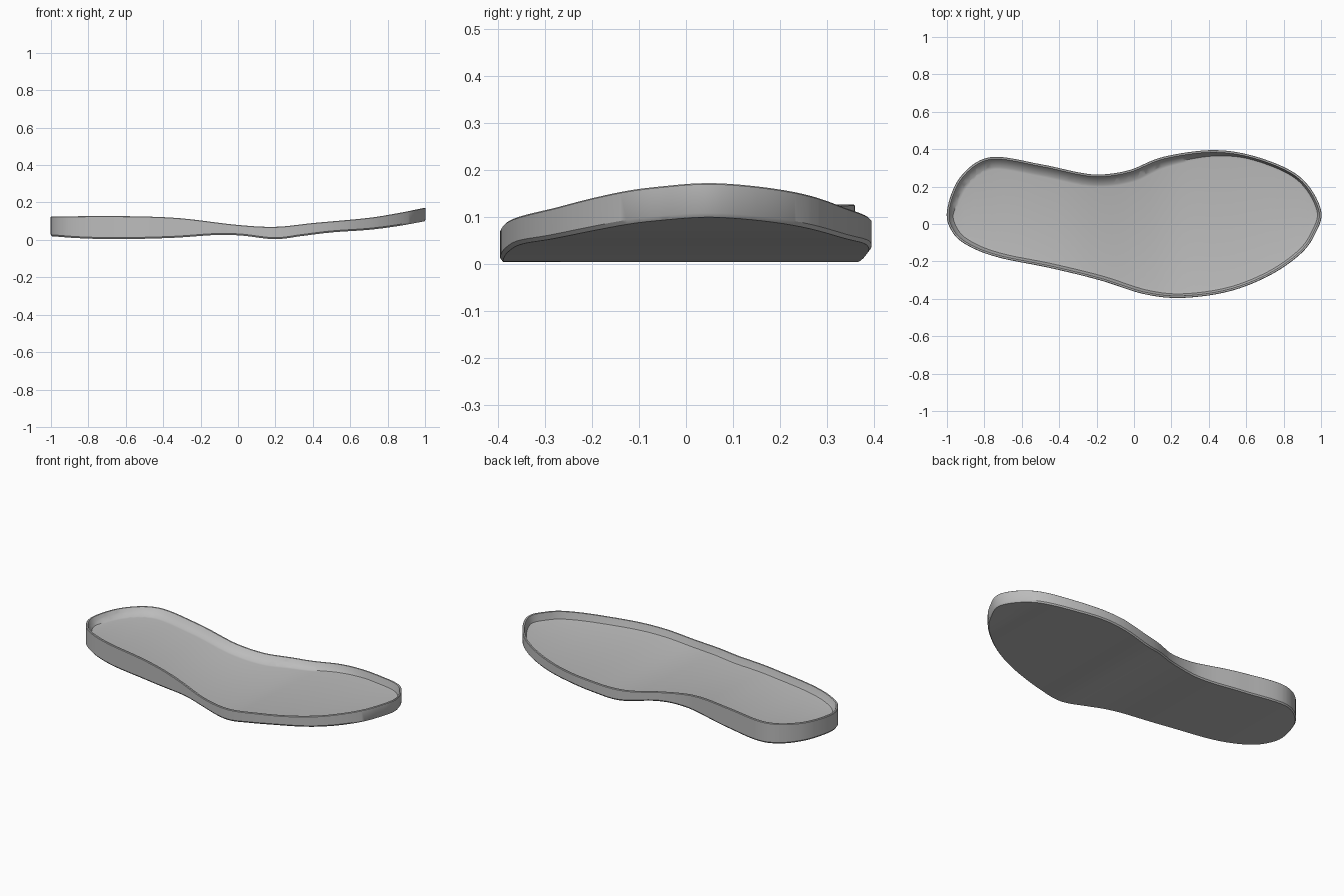
import bpy, bmesh
from mathutils import Vector

cube = bpy.data.objects.get("Cube")
if cube:
    bpy.data.objects.remove(cube)

# Footprint control points, clockwise from the heel
OUTLINE = [(-1, .07), (-.93, .25), (-.77, .357), (-.5, .32), (-.29, .275), (-.17, .265),
           (-.02, .29), (.16, .36), (.43, .395), (.67, .355), (.89, .25), (1, .075),
           (.965, -.06), (.885, -.165), (.725, -.275), (.51, -.36), (.26, -.395),
           (.055, -.375), (-.185, -.3), (-.45, -.235), (-.72, -.18), (-.88, -.12), (-.97, -.045)]
# Side profiles: height along the length
BOTTOM = [(-1, .02), (-.85, .009), (-.65, .004), (-.35, .011), (-.1, .027), (.02, .023),
          (.2, .004), (.35, .022), (.5, .04), (.7, .054), (.85, .073), (1, .1)]
TOP = [(-1, .125), (-.75, .127), (-.5, .125), (-.3, .115), (0, .08), (.2, .07),
       (.4, .09), (.7, .118), (.85, .142), (1, .172)]


def spline(a, b, c, d, t):
    return .5 * (2 * b + (c - a) * t + (2 * a - 5 * b + 4 * c - d) * t * t
                 + (3 * b - a - 3 * c + d) * t ** 3)


def closed_curve(points, steps):
    pts = [Vector(p) for p in points]
    n = len(pts)
    return [spline(pts[i - 1], pts[i], pts[(i + 1) % n], pts[(i + 2) % n], s / steps)
            for i in range(n) for s in range(steps)]


def height(profile, x):
    x = max(-1, min(1, x))
    last = len(profile) - 1
    i = max(k for k in range(last) if profile[k][0] <= x)
    (x0, z0), (x1, z1) = profile[i], profile[i + 1]
    before, after = profile[max(i - 1, 0)], profile[min(i + 2, last)]
    slope0 = (z1 - before[1]) / (x1 - before[0])
    slope1 = (after[1] - z0) / (after[0] - x0)
    w = x1 - x0
    t = (x - x0) / w
    return ((2 * t**3 - 3 * t**2 + 1) * z0 + (t**3 - 2 * t**2 + t) * w * slope0
            + (3 * t**2 - 2 * t**3) * z1 + (t**3 - t**2) * w * slope1)


outline = closed_curve(OUTLINE, 8)
count = len(outline)
normals = []
for i in range(count):
    d = (outline[(i + 1) % count] - outline[i - 1]).normalized()
    normals.append(Vector((-d.y, d.x)))


def wall_width(p, n):
    # The inner wall slopes more along the arch side and around the heel
    taper = max(0, min(1, (.6 - p.x) / .6))
    return .022 + taper * (.032 * max(0, n.y) + .012 * max(0, -n.x))


# Each level: inset from the outline, and height at a given x
LEVELS = [
    (lambda p, n: .006, lambda x: height(BOTTOM, x)),
    (lambda p, n: 0, lambda x: height(BOTTOM, x) + .008),
    (lambda p, n: 0, lambda x: height(TOP, x) - .003),
    (lambda p, n: .003, lambda x: height(TOP, x)),
    (lambda p, n: .011, lambda x: height(TOP, x)),
    (lambda p, n: .014 + .3 * (wall_width(p, n) - .014), lambda x: height(TOP, x) - .02),
    (wall_width, lambda x: height(TOP, x) - .038),
    (lambda p, n: wall_width(p, n) + .012, lambda x: height(TOP, x) - .04),
]

# Sole: stacked rings, closed by the underside and the footbed
bm = bmesh.new()
rings = []
for level, (inset, _) in enumerate(LEVELS):
    ring = []
    for p, n in zip(outline, normals):
        q = p - n * inset(p, n)
        ring.append(bm.verts.new((q.x, q.y, level)))
    rings.append(ring)
for low, high in zip(rings, rings[1:]):
    for i in range(count):
        j = (i + 1) % count
        bm.faces.new((low[i], low[j], high[j], high[i]))
bm.faces.new(rings[0])
bm.faces.new(rings[-1])

# Slice across the length so the flat stack can follow the side profiles
SLICES = 64
for k in range(1, SLICES):
    bmesh.ops.bisect_plane(bm, geom=bm.verts[:] + bm.edges[:] + bm.faces[:], dist=1e-5,
                           plane_co=(-1 + 2 * k / SLICES, 0, 0), plane_no=(1, 0, 0))
for v in bm.verts:
    i = max(0, min(len(LEVELS) - 2, int(v.co.z + 1e-4)))
    t = v.co.z - i
    x = v.co.x
    v.co.z = (1 - t) * LEVELS[i][1](x) + t * LEVELS[i + 1][1](x)
bmesh.ops.recalc_face_normals(bm, faces=bm.faces[:])

mesh = bpy.data.meshes.new("shoe_sole")
bm.to_mesh(mesh)
bm.free()
sole = bpy.data.objects.new("shoe_sole", mesh)
bpy.context.collection.objects.link(sole)

# Plain grey rubber
grey = bpy.data.materials.new("grey_rubber")
grey.use_nodes = True
colour = (.5, .5, .5, 1)
grey.diffuse_color = colour
grey.node_tree.nodes["Principled BSDF"].inputs["Base Color"].default_value = colour
mesh.materials.append(grey)

bpy.ops.object.select_all(action='DESELECT')
sole.select_set(True)
bpy.context.view_layer.objects.active = sole
bpy.ops.object.shade_smooth_by_angle(angle=.6)
